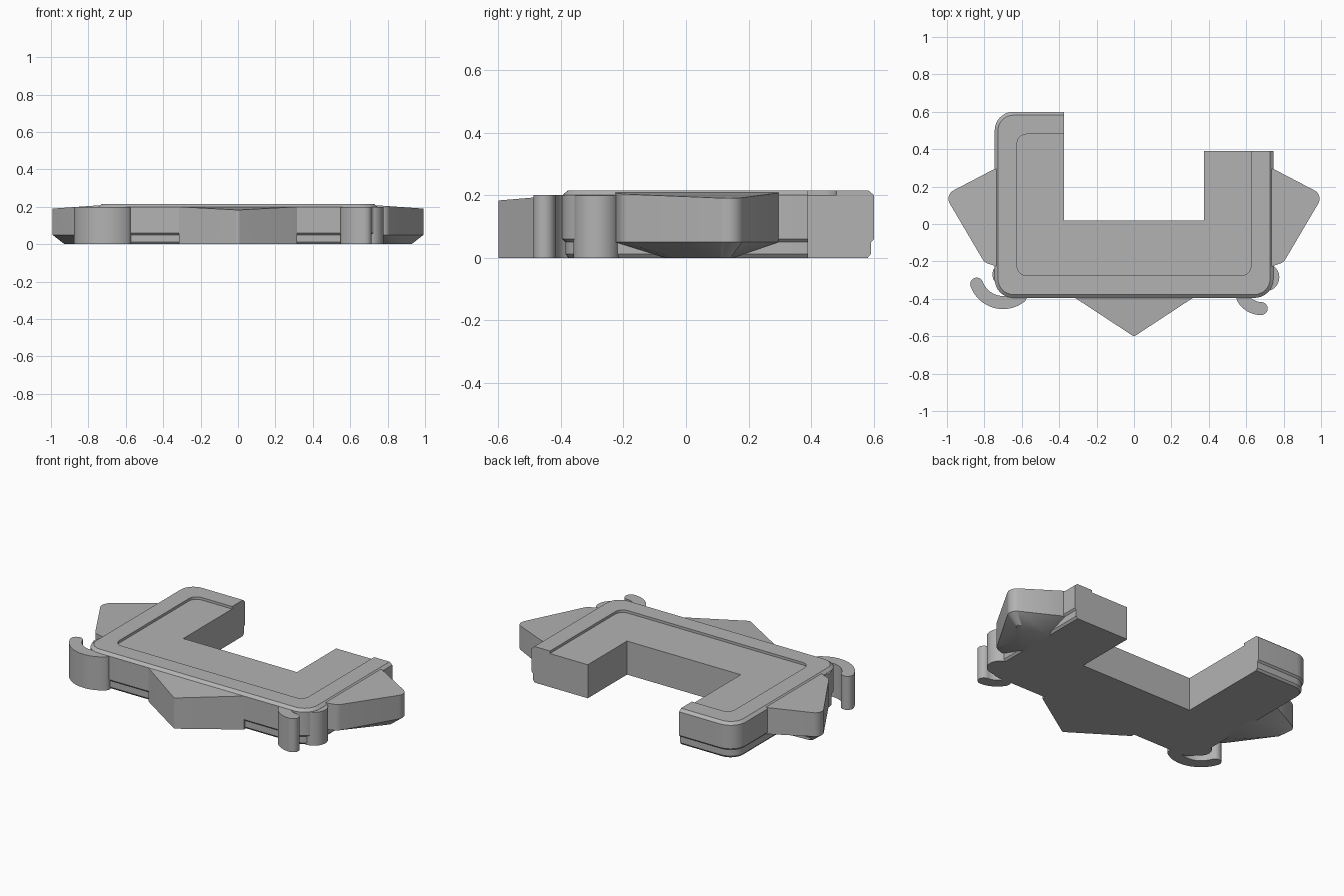
import bpy, bmesh
from math import sin, cos, radians, pi, tan
from mathutils import Vector

if "Cube" in bpy.data.objects:
    bpy.data.objects.remove(bpy.data.objects["Cube"])

grey = bpy.data.materials.new("plain_grey")
grey.use_nodes = True
colour = (0.45, 0.45, 0.45, 1)
grey.diffuse_color = colour
grey.node_tree.nodes["Principled BSDF"].inputs["Base Color"].default_value = colour


def loft(name, rings):
    """Join equal closed rings into a capped solid."""
    bm = bmesh.new()
    loops = [[bm.verts.new(p) for p in ring] for ring in rings]
    n = len(rings[0])
    for a, b in zip(loops, loops[1:]):
        for i in range(n):
            j = (i + 1) % n
            bm.faces.new((a[i], a[j], b[j], b[i]))
    bm.faces.new(loops[0][::-1])
    bm.faces.new(loops[-1])
    bmesh.ops.recalc_face_normals(bm, faces=bm.faces)
    mesh = bpy.data.meshes.new(name)
    bm.to_mesh(mesh)
    bm.free()
    mesh.materials.append(grey)
    obj = bpy.data.objects.new(name, mesh)
    bpy.context.collection.objects.link(obj)
    bpy.ops.object.select_all(action='DESELECT')
    obj.select_set(True)
    bpy.context.view_layer.objects.active = obj
    bpy.ops.object.shade_smooth_by_angle(angle=radians(30))
    return obj


def rounded(points, steps=8):
    """Replace each (x, y, radius) corner by an arc; radius 0 stays sharp."""
    out = []
    for i, (x, y, r) in enumerate(points):
        p = Vector((x, y))
        if r == 0:
            out.append(p)
            continue
        u = (Vector(points[i - 1][:2]) - p).normalized()
        v = (Vector(points[(i + 1) % len(points)][:2]) - p).normalized()
        half = u.angle(v) / 2
        centre = p + (u + v).normalized() * (r / sin(half))
        start = p + u * (r / tan(half)) - centre
        end = p + v * (r / tan(half)) - centre
        sweep = pi - 2 * half
        for k in range(steps + 1):
            t = k / steps
            out.append(centre + (start * sin((1 - t) * sweep) + end * sin(t * sweep)) / sin(sweep))
    return out


def at(points, z):
    return [(p.x, p.y, z) for p in points]


def outer_path(d):
    """Outside edge of the U, inset by d, from the left arm end to the right."""
    r = max(0.1 - d, 0.05)
    return rounded([(0.745 - d, 0.39, 0), (0.745 - d, d - 0.395, r),
                    (d - 0.745, d - 0.395, r), (d - 0.745, 0.6 - d, r),
                    (-0.375, 0.6 - d, 0)])


# U-shaped body with an inset foot band
inner = [Vector(p) for p in ((-0.375, 0.02), (0.375, 0.02), (0.375, 0.39))]
profile = [(0.02, 0), (0.01, 0.012), (0.01, 0.05), (0, 0.06), (0, 0.2)]
loft("body", [at(outer_path(d) + inner, z) for d, z in profile])

# Raised, bevelled rim around the recessed top
section = [(0, 0.2), (0.018, 0.215), (0.12, 0.215), (0.12, 0.199)]
strips = [at(outer_path(d), z) for d, z in section]
loft("raised_rim", list(zip(*strips)))

# Front point with a gently sloping top
tip = rounded([(-0.315, -0.395, 0), (0, -0.602, 0.02), (0.315, -0.395, 0),
               (0.315, -0.37, 0), (-0.315, -0.37, 0)])
loft("front_point", [at(tip, 0), [(p.x, p.y, 0.2 + 0.083 * (p.y + 0.395)) for p in tip]])

# Side points, tapering underneath
upper = rounded([(0.7, 0.295, 0), (0.745, 0.295, 0), (1.012, 0.155, 0.05),
                 (0.8, -0.205, 0.05), (0.74, -0.225, 0), (0.7, -0.225, 0)])
lower = rounded([(0.7, 0.15, 0), (0.73, 0.15, 0), (0.95, 0.14, 0.02),
                 (0.8, -0.03, 0.03), (0.74, -0.065, 0), (0.7, -0.065, 0)])
for side, s in (("left", 1), ("right", -1)):
    loft(side + "_point", [[(s * p.x, p.y, z) for p, z in ring] for ring in (
        [(p, 0) for p in lower],
        [(p, 0.05) for p in upper],
        [(p, 0.208 - 0.07 * (p.x - 0.74)) for p in upper])])


def hook(name, cx, cy, radius, a0, a1, half=0.035, steps=16):
    """Curved finger with round ends."""
    def polar(c, r, a):
        return c + Vector((cos(radians(a)), sin(radians(a)))) * r
    c = Vector((cx, cy))
    angles = [a0 + (a1 - a0) * k / steps for k in range(steps + 1)]
    ring = [polar(c, radius + half, a) for a in angles]
    ring += [polar(polar(c, radius, a1), half, a1 + 180 * k / 8) for k in range(1, 8)]
    ring += [polar(c, radius - half, a) for a in reversed(angles)]
    ring += [polar(polar(c, radius, a0), half, a0 + 180 + 180 * k / 8) for k in range(1, 8)]
    loft(name, [at(ring, 0), at(ring, 0.2)])


# Curved fingers at the front corners
hook("right_hook", -0.70, -0.27, 0.15, 200, 308)
hook("left_hook", 0.68, -0.34, 0.112, 210, 270)

# Round knuckles on the sides near the front corners
for name, x, y, r in (("left_knuckle", 0.702, -0.285, 0.075),
                      ("right_knuckle", -0.695, -0.27, 0.062)):
    disc = [Vector((x + r * cos(k * pi / 16), y + r * sin(k * pi / 16))) for k in range(32)]
    loft(name, [at(disc, 0), at(disc, 0.199)])
